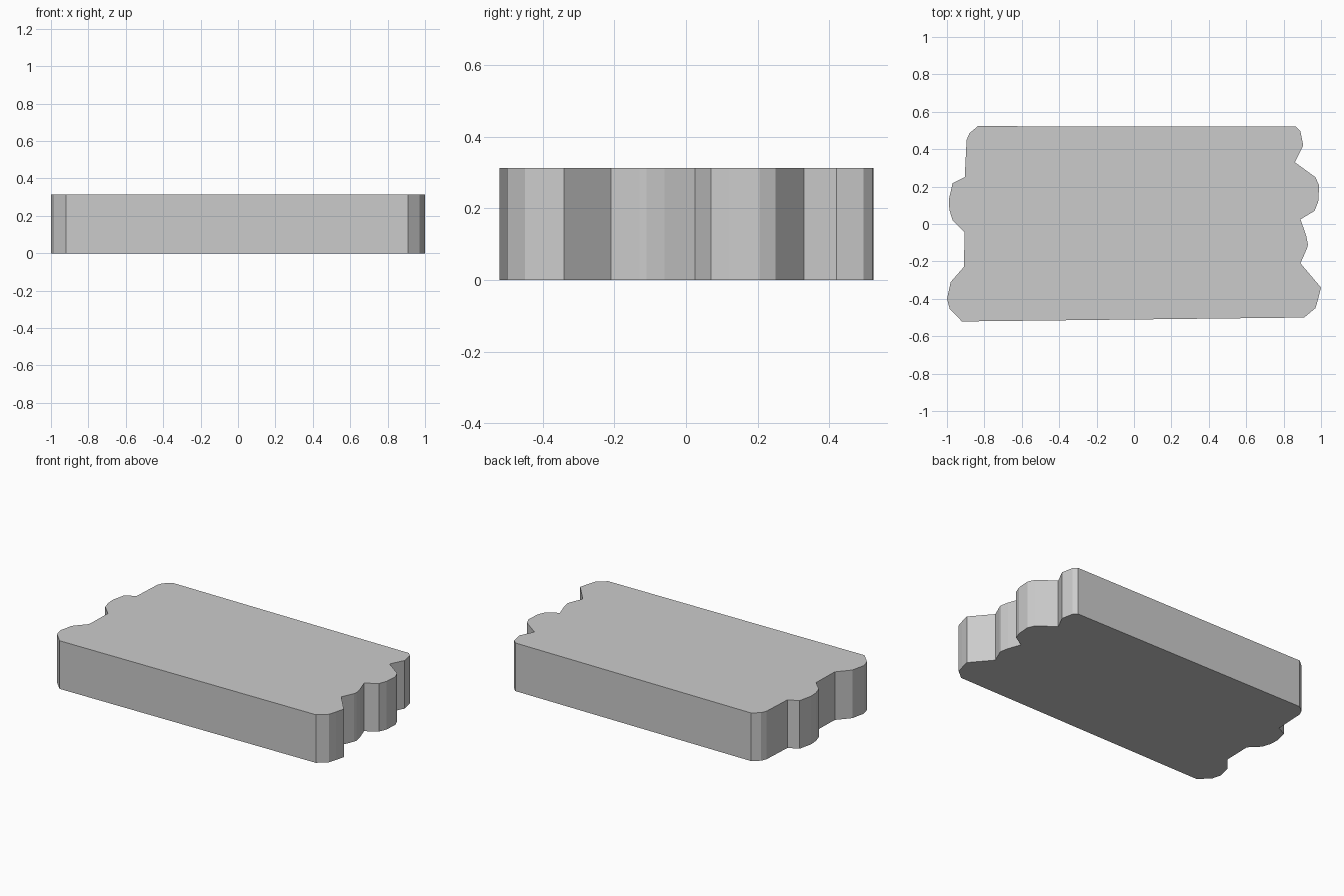
import bpy, bmesh

HEIGHT = 0.313

# Broken, lobed right end, from front to back
right_end = [(0.91, -0.50), (0.97, -0.45), (0.985, -0.40), (1.0, -0.34),
             (0.89, -0.21), (0.925, -0.13), (0.93, -0.11), (0.92, -0.06),
             (0.89, 0.025), (0.965, 0.07), (0.985, 0.12), (0.99, 0.205),
             (0.97, 0.25), (0.86, 0.33), (0.905, 0.42), (0.89, 0.495),
             (0.865, 0.52)]

# Broken, lobed left end, from back to front
left_end = [(-0.835, 0.523), (-0.88, 0.485), (-0.895, 0.45), (-0.905, 0.25),
            (-0.97, 0.218), (-0.99, 0.13), (-0.987, 0.075), (-0.97, 0.02),
            (-0.905, -0.045), (-0.91, -0.23), (-0.98, -0.31), (-1.0, -0.40),
            (-0.985, -0.455), (-0.92, -0.521)]

# Plank: one flat outline extruded upwards
bm = bmesh.new()
base = bm.faces.new([bm.verts.new((x, y, 0)) for x, y in right_end + left_end])
top = bmesh.ops.extrude_face_region(bm, geom=[base], use_keep_orig=True)["geom"]
bmesh.ops.translate(bm, vec=(0, 0, HEIGHT),
                    verts=[g for g in top if isinstance(g, bmesh.types.BMVert)])
bmesh.ops.recalc_face_normals(bm, faces=bm.faces)

mesh = bpy.data.meshes.new("plank")
bm.to_mesh(mesh)
bm.free()
plank = bpy.data.objects.new("plank", mesh)
bpy.context.collection.objects.link(plank)
